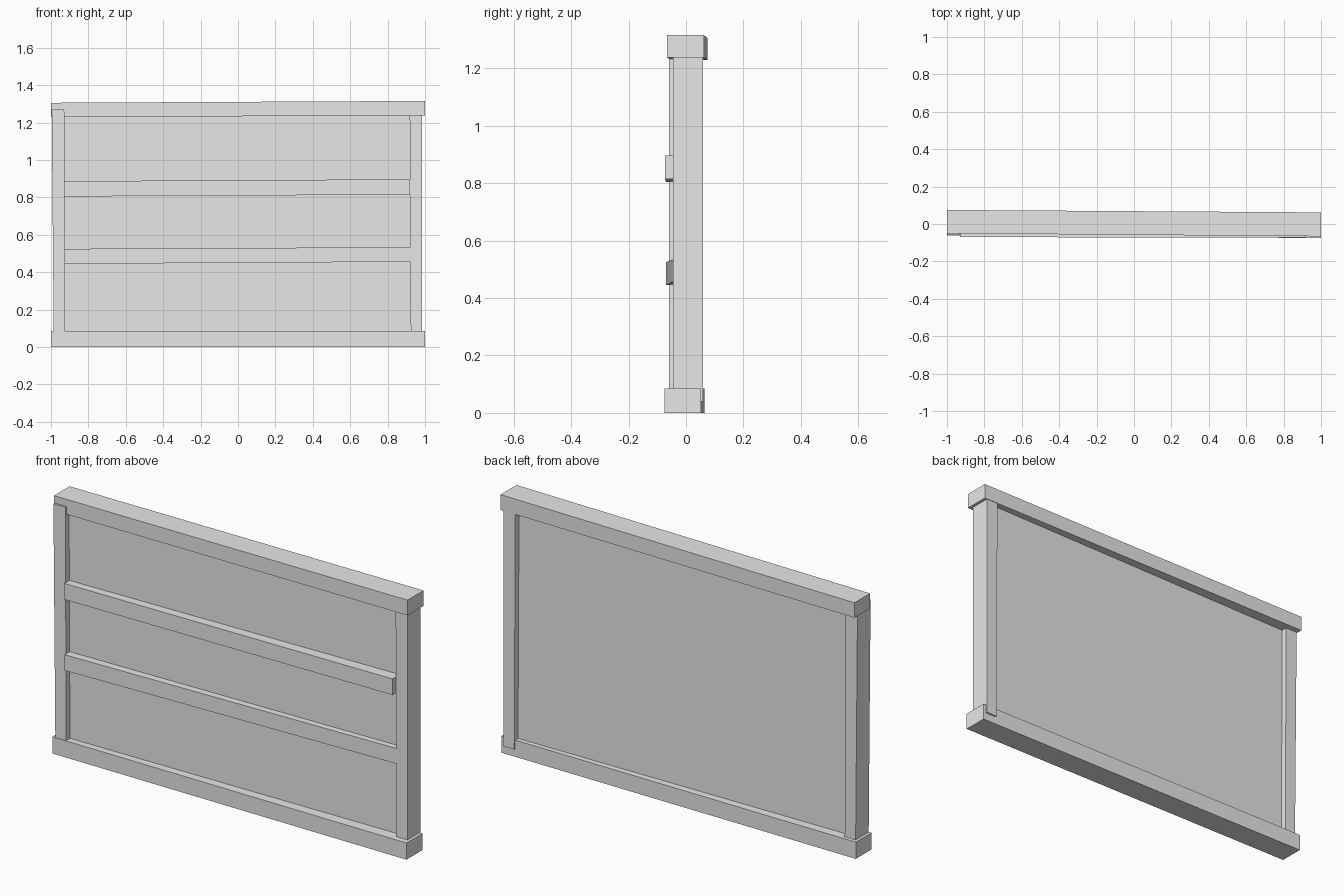
import bpy

cube = bpy.data.objects.get("Cube")
if cube:
    bpy.data.objects.remove(cube, do_unlink=True)

grey = bpy.data.materials.new("light_grey")
grey.use_nodes = True
grey.diffuse_color = (0.8, 0.8, 0.8, 1)
grey.node_tree.nodes["Principled BSDF"].inputs["Base Color"].default_value = (0.8, 0.8, 0.8, 1)


def add_object(name, corners):
    """Six-sided block from two matching four-corner ends."""
    faces = [(3, 2, 1, 0), (4, 5, 6, 7)]
    faces += [(i, (i + 1) % 4, (i + 1) % 4 + 4, i + 4) for i in range(4)]
    mesh = bpy.data.meshes.new(name)
    mesh.from_pydata(corners, [], faces)
    mesh.materials.append(grey)
    mesh.update()
    obj = bpy.data.objects.new(name, mesh)
    bpy.context.collection.objects.link(obj)


def beam(name, x_ends, y_ends, z_ends):
    """Horizontal board; each end has its own front/back and bottom/top."""
    corners = []
    for x, (y0, y1), (z0, z1) in zip(x_ends, y_ends, z_ends):
        corners += [(x, y0, z0), (x, y0, z1), (x, y1, z1), (x, y1, z0)]
    # end order runs along +x, so wind the ring about that axis
    corners = corners[:4][::-1] + corners[4:][::-1]
    add_object(name, corners)


def post(name, bottom, top, ys, z0=0.04, z1=1.27):
    """Upright board; bottom and top have their own left/right edges."""
    corners = []
    for (xa, xb), z in ((bottom, z0), (top, z1)):
        corners += [(xa, ys[0], z), (xb, ys[0], z), (xb, ys[1], z), (xa, ys[1], z)]
    add_object(name, corners)


# Outer frame, slightly crooked
beam("top_rail", (-1, 1), ((-0.05, 0.075), (-0.066, 0.062)),
     ((1.23, 1.306), (1.238, 1.316)))
beam("bottom_rail", (-1, 1), ((-0.062, 0.064), (-0.075, 0.052)),
     ((0, 0.085), (0, 0.085)))
post("right_post", (-0.985, -0.924), (-0.996, -0.929), (-0.06, 0.045))
post("left_post", (0.924, 0.985), (0.918, 0.985), (-0.045, 0.06))

# Thin infill panel
beam("panel", (-0.95, 0.95), ((-0.03, 0.015), (-0.015, 0.03)),
     ((0.04, 1.26), (0.04, 1.26)))

# Cross battens on the front
beam("upper_batten", (-0.929, 0.92), ((-0.07, -0.02), (-0.073, -0.01)),
     ((0.805, 0.887), (0.815, 0.897)))
beam("lower_batten", (-0.927, 0.925), ((-0.07, -0.02), (-0.046, -0.01)),
     ((0.445, 0.525), (0.456, 0.534)))
